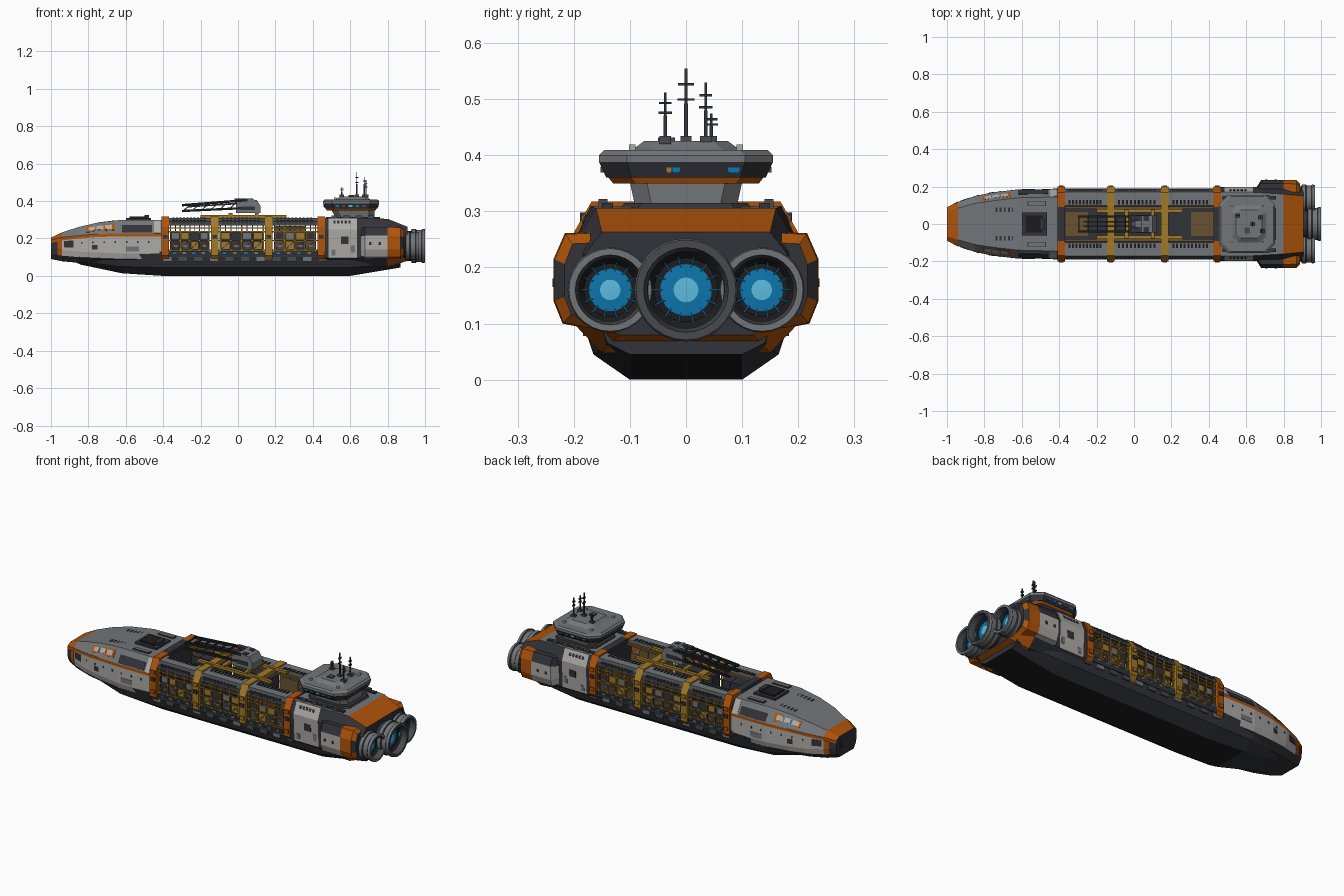
import bpy, bmesh, math
from mathutils import Vector

cube = bpy.data.objects.get("Cube")
if cube:
    bpy.data.objects.remove(cube, do_unlink=True)
COLOURS = {"light_grey": (.42, .41, .39), "mid_grey": (.17, .18, .19), "dark_grey": (.065, .068, .074),
           "dark_navy": (.032, .033, .042), "black": (.012, .012, .014), "orange": (.43, .088, .003),
           "ochre": (.36, .19, .02), "brown": (.14, .085, .03), "blue": (.004, .18, .42), "pale_blue": (.11, .5, .72)}
LIGHT, MID, STEEL, DARK, BLACK, ORANGE, OCHRE, BROWN, BLUE, PALE = range(len(COLOURS))
MATS = []
for n, c in COLOURS.items():
    m = bpy.data.materials.new(n)
    m.use_nodes = True
    m.diffuse_color = (*c, 1)
    m.node_tree.nodes["Principled BSDF"].inputs["Base Color"].default_value = (*c, 1)
    MATS.append(m)

def skin(bm, rings, rule, cap=None):
    """Bridge equal rings; rule(segment, side) gives the colour; without a cap the rings close in a loop."""
    vs = [[bm.verts.new(p) for p in r] for r in rings]
    n, rows = len(vs[0]), len(vs)
    for i in range(rows if cap is None else rows - 1):
        for j in range(n):
            a, b, k = vs[i], vs[(i + 1) % rows], (j + 1) % n
            bm.faces.new((a[j], a[k], b[k], b[j])).material_index = rule(i, j)
    for r in (vs[0], vs[-1]) if cap is not None else ():
        bm.faces.new(r).material_index = cap

def build(name, boxes=(), beams=(), skins=(), mirror=False):
    """One object from boxes (ranges, colour), square beams (ends, width, colour) and skins."""
    bm = bmesh.new()
    for x0, x1, y0, y1, z0, z1, mat in boxes:
        skin(bm, [[(x, y0, z0), (x, y1, z0), (x, y1, z1), (x, y0, z1)] for x in (x0, x1)], lambda i, j: mat, mat)
    for a, b, w, mat in beams:
        a, b = Vector(a), Vector(b)
        d = (b - a).normalized()
        s = d.cross((0, 1, 0) if abs(d.y) < .9 else (1, 0, 0)).normalized() * w / 2
        t = d.cross(s)
        skin(bm, [[p + s + t, p - s + t, p - s - t, p + s - t] for p in (a, b)], lambda i, j: mat, mat)
    for s in skins:
        skin(bm, *s)
    bmesh.ops.recalc_face_normals(bm, faces=bm.faces[:])
    me = bpy.data.meshes.new(name)
    bm.to_mesh(me)
    bm.free()
    for m in MATS:
        me.materials.append(m)
    ob = bpy.data.objects.new(name, me)
    bpy.context.collection.objects.link(ob)
    if mirror:
        mod = ob.modifiers.new("mirror", "MIRROR")
        mod.use_axis, mod.use_mirror_merge = (False, True, False), False
    return ob

def sym(x, half):
    return [(x, y, z) for y, z in half] + [(x, -y, z) for y, z in reversed(half)]

def hull(name, stations, rule, cap):
    n = len(stations[0][1])
    build(name, skins=[([sym(*s) for s in stations], lambda i, j: rule(i, min(j, 2 * n - 2 - j)), cap)])

def point(stations, x, v):
    """Point on a hull side at x and row position v."""
    (xa, pa), (xb, pb) = next(s for s in zip(stations, stations[1:]) if x <= s[1][0])
    lo, hi = (Vector((xa, *pa[k])).lerp(Vector((xb, *pb[k])), (x - xa) / (xb - xa)) for k in (int(v), int(v) + 1))
    return lo.lerp(hi, v - int(v))

def panels(name, stations, items):
    """Thin plates on both hull sides: x range, row range, colour."""
    skins = []
    for x0, x1, v0, v1, mat in items:
        q = [point(stations, x, v) for x, v in ((x0, v0), (x1, v0), (x1, v1), (x0, v1))]
        n = (q[1] - q[0]).cross(q[3] - q[0]).normalized() * .002
        skins.append(([[p - n for p in q], [p + n for p in q]], lambda i, j, mat=mat: mat, mat))
    build(name, skins=skins, mirror=True)

# Keel
MIDKEEL = [(.1, 0), (.165, .045), (.19, .12)]
hull("keel", [(-.93, [(.04, .1), (.07, .11), (.1, .13)]), (-.84, [(.07, .06), (.11, .08), (.14, .12)]),
              (-.62, [(.1, .014), (.16, .05), (.18, .115)]), (-.4, MIDKEEL), (.6, MIDKEEL),
              (.87, [(.1, .045), (.14, .065), (.16, .12)])], lambda i, j: BLACK if j < 0 and i > 1 else DARK, DARK)
build("keel_blocks", [(x, x + .045, .165, .184, .078, .1, STEEL if k % 3 else MID)
                      for k, x in enumerate(-.4 + k * .083 for k in range(11))], mirror=True)

# Bow hull
BOW = [(x, [(w * .72, lo - .03), (w * .95, lo), (w, lo + .03), (w, s), (w, s + .016), (wt, zt)])
       for x, w, lo, s, wt, zt in ((-1, .09, .12, .175, .065, .205), (-.94, .118, .108, .19, .085, .233),
                                   (-.85, .15, .1, .2, .11, .262), (-.75, .17, .095, .208, .125, .285),
                                   (-.62, .185, .09, .212, .14, .3), (-.41, .185, .09, .212, .145, .3))]
BOW_ROWS = {-1: DARK, 0: DARK, 3: ORANGE, 4: MID, 5: MID}
hull("bow_hull", BOW, lambda i, j: BOW_ROWS.get(j, LIGHT) if i else ORANGE if j > 2 else DARK, DARK)
panels("bow_panels", BOW, [(-.62, -.46, 4.05, 4.6, DARK), (-.45, -.415, 4, 4.95, LIGHT), (-.81, -.66, 4.25, 4.8, ORANGE),
                           (-.965, -.94, 1, 2, ORANGE), (-.965, -.94, 2, 3, ORANGE), (-.6, -.53, 2.1, 2.4, MID),
                           (-.93, -.88, 2.3, 2.9, DARK), (-.78, -.75, 2.2, 2.5, DARK), (-.49, -.47, 1.4, 1.9, DARK)]
       + [(x, x + .036, 4.36, 4.7, LIGHT) for x in (-.8, -.755, -.71)]
       + [(-.9 + k * .06, -.892 + k * .06, 2.6, 2.72, DARK) for k in range(8)])
build("bow_recess", [(-1, -.97, -.06, .06, .133, .185, BLACK)])
build("bow_hatch", [(-.6, -.465, -.062, .062, .295, .31, DARK), (-.58, -.49, -.045, .045, .31, .318, BLACK),
                    (-.5, -.475, -.03, .03, .31, .326, DARK)])
build("bow_deck_fittings", [(-.57, -.47, .096, .124, .298, .304, DARK), (-.565, -.475, .1, .12, .3, .307, MID)]
      + [(-.74 + k * .022, -.73 + k * .022, .063, .087, .28, .289 + k * .002, DARK) for k in range(5)], mirror=True)

# Cargo floor and ring frames
build("cargo_floor", [(-.42, .47, -.188, .188, .1, .13, DARK)]
      + [(x, x + .12, -.065, .065, .13, .136, BROWN) for x in (-.365, .305)])
OUTER = [(.178, .085), (.2, .11), (.2, .262), (.168, .318), (.09, .318)]
INNER = [(.165, .095), (.18, .12), (.18, .255), (.155, .296), (.09, .296)]
for k, x in enumerate((-.39, -.125, .165, .445)):
    mat = ORANGE if k in (0, 3) else OCHRE
    rings = [sym(x - .02, OUTER), sym(x + .02, OUTER), sym(x + .02, INNER), sym(x - .02, INNER)]
    build(f"ring_frame_{k + 1}", skins=[(rings, lambda i, j: DARK if j == 4 and mat == ORANGE else mat)])
    build(f"frame_clamps_{k + 1}", [(x - .012, x + .012, .198, .206, z, z + .02, DARK if z == .2 else mat)
                                    for z in (.13, .2, .24)], mirror=True)

# Cargo bays: walkway roof, side truss and containers
ROOF = [(.098, .283), (.187, .27), (.187, .29), (.17, .31), (.098, .31)]
for b, (x0, x1) in enumerate(((-.37, -.145), (-.105, .145), (.185, .425))):
    slots = [x0 + .02 + k * (x1 - x0 - .04) / 10 for k in range(10)]
    build(f"walkway_roof_{b + 1}", [(x, x + .011, .104, .128, .309, .313, BLACK) for x in slots]
          + [(x, x + .012, .172, .189, .281, .298, DARK) for x in slots],
          skins=[([[(x, *p) for p in ROOF] for x in (x0, x1)], lambda i, j: MID if j > 2 else STEEL, MID)], mirror=True)
    step = (x1 - x0 - .02) / 4
    posts = [x0 + .01 + k * step for k in range(5)]
    build(f"side_truss_{b + 1}", [(x + .012, x + .03, .18, .19, .118, .127, MID if k % 2 else BLUE)
                                  for k, x in enumerate(posts[:4])],
          [((x0, .184, z), (x1, .184, z), .006, OCHRE) for z in (.137, .19, .236, .257)]
          + [((x, .184, .12), (x, .184, .275), .006, OCHRE) for x in posts]
          + [((x + step / 2, .184, .236), (x + step / 2, .184, .27), .004, DARK) for x in posts[:4]]
          + [((x, .182, .137), (x + step, .182, .19), .004, OCHRE) for x in posts[:4]], mirror=True)
    crates = []
    for k, x in enumerate(posts[:4]):
        a, e = x + .008, x + step - .008
        crates += [(x + .001, x + step, .1, .17, .13, .238 if b < 2 or k > 2 else .268, BROWN if b > 1 else DARK),
                   (a, e, .17, .174, .197, .23, (MID, OCHRE, DARK)[(k + b) % 3]),
                   (a, e, .17, .175, .145, .182, (DARK, OCHRE, STEEL)[(k * 2 + b) % 3]),
                   (a + .008, e - .008, .175, .177, .155, .165, MID)]
    build(f"containers_{b + 1}", crates, mirror=True)

# Crane rails, cab and lattice boom
build("crane_rails", [(-.2, .26, .061, .079, .31, .325, OCHRE), (-.37, .425, .08, .094, .285, .298, BROWN)]
      + [(x - .01, x + .01, 0, .078, .322, .335, OCHRE) for x in (-.04, .1)], mirror=True)
CAB = [(-.01, .335), (.12, .335), (.12, .375), (.1, .405), (.04, .415), (-.01, .385)]
build("crane_cab", [(.02, .09, -.048, .048, .352, .372, DARK)]
      + [(-.02, .08, y, y + .027, .4, .413, DARK) for y in (-.042, .015)],
      skins=[([[(x, y, z) for x, z in CAB] for y in (-.045, .045)], lambda i, j: MID, MID)])
bays = [(-.295 + k * .05, k) for k in range(7)]
build("crane_boom", beams=[((.05, .04, .405), (-.3, .04, .378), .013, BLACK),
                           ((.02, .04, .362), (-.3, .04, .347), .012, BLACK), ((-.27, .012, .37), (.04, .012, .39), .009, DARK)]
      + [((x, .04, .348 + k * .002), (x + .04, .04, .379 + k * .004), .005, DARK) for x, k in bays]
      + [((x, 0, .379 + k * .0035), (x, .04, .379 + k * .0035), .006, DARK) for x, k in bays], mirror=True)

# Stern hull, side pods and deck trim
BODY = [(.15, .06), (.19, .095), (.198, .248), (.17, .31)]
STERN = [(.465, BODY), (.485, BODY), (.635, BODY), (.8, [(.15, .048), (.2, .1), (.2, .24), (.16, .305)]),
         (.905, [(.12, .08), (.18, .12), (.18, .225), (.15, .263)])]
hull("stern_hull", STERN, lambda i, j: (DARK if j in (1, 2) else ORANGE) if i == 3 else MID if j == 3 else
     LIGHT if i == 1 and j in (1, 2) else DARK, DARK)
panels("stern_panels", STERN, [(.51 + k * .02, .522 + k * .02, 2.5, 2.75, DARK) for k in range(5)]
       + [(.55, .59, 1.5, 1.75, DARK), (.5, .52, 1.1, 1.3, MID), (.605, .625, 1.2, 1.45, MID)])
POD = [(0, -.085), (.05, -.075), (.066, -.035), (.066, .04), (.046, .086), (0, .088)]
rings = [[(x, .17 + dy * s, .175 + dz * h) for dy, dz in POD]
         for x, s, h in ((.645, .15, .85), (.68, 1, 1), (.8, 1, 1), (.868, .97, .98), (.888, .7, .78))]
build("side_pods", [(x, x + .014, .23, .238, .165, .18, DARK) for x in (.7, .75)], skins=[(
    rings, lambda i, j: (DARK if i == 3 and j == 2 else ORANGE) if i > 1 else DARK if j > 2 else LIGHT, DARK)], mirror=True)
build("stern_deck_trim", [(.47, .76, .13, .15, .305, .315, DARK)]
      + [(.5 + k * .065, .53 + k * .065, .14, .156, .305, .322, STEEL) for k in range(4)], mirror=True)

# Engine nozzles
NOZZLE = [(-.1, .85), (-.075, .88), (-.07, 1), (-.05, 1), (-.045, .94), (-.02, .94), (-.015, 1), (0, .97),
          (0, .82), (-.03, .76), (-.045, .62), (-.045, .5), (-.042, .24)]
TURN = [(math.cos(a), math.sin(a)) for a in (math.pi * k / 14 for k in range(28))]
for name, y, r, end, rim in (("centre", 0, .092, 1, STEEL), ("left", .135, .076, .968, MID), ("right", -.135, .076, .968, MID)):
    mats = [DARK, DARK, MID, DARK, MID, DARK, MID, rim, STEEL, BLACK, BLACK, BLUE]
    rays = [((end - .043, y + r * .45 * c, .16 + r * .45 * s), (end - .04, y + r * .66 * c, .16 + r * .66 * s), .0025, BLUE)
            for c, s in TURN[::2]]
    rings = [[(end + x, y + r * q * c, .16 + r * q * s) for c, s in TURN] for x, q in NOZZLE]
    ob = build(f"engine_{name}", beams=rays, skins=[(rings, lambda i, j: mats[i], PALE)])
    bpy.context.view_layer.objects.active = ob
    ob.select_set(True)
    bpy.ops.object.shade_smooth_by_angle(angle=math.radians(25))
    ob.select_set(False)

# Bridge tower: stacked eight-sided levels
def stack(name, levels, mats):
    rings = [[(x0, -h + c, z), (x0 + c, -h, z), (x1 - c, -h, z), (x1, -h + c, z),
              (x1, h - c, z), (x1 - c, h, z), (x0 + c, h, z), (x0, h - c, z)] for z, x0, x1, h, c in levels]
    build(name, skins=[(rings, lambda i, j: mats[i], MID)])

stack("bridge_neck", [(.3, .49, .76, .12, .03), (.315, .5, .75, .11, .03), (.315, .52, .73, .092, .03),
                      (.352, .5, .73, .1, .03)], [DARK, DARK, MID])
stack("bridge", [(.35, .475, .735, .13, .04), (.36, .47, .74, .138, .04), (.36, .465, .745, .142, .045),
                 (.388, .455, .755, .155, .05), (.4, .455, .755, .155, .05), (.409, .465, .745, .146, .05)],
      [ORANGE, DARK, DARK, MID, MID])
stack("bridge_roof", [(.408, .52, .71, .1, .03), (.414, .53, .7, .09, .03), (.425, .545, .685, .075, .025)], [MID, MID])
build("bridge_side_windows", [(.52 + k * .036, .54 + k * .036, .146, .152, .369, .379, (BLUE, STEEL, PALE)[k % 3])
                              for k in range(5)]
      + [(.457, .463, .015 + k * .022, .028 + k * .022, .369, .379, BLUE) for k in range(4)], mirror=True)
build("bridge_rear_windows", [(.745, .752, y, y + w, .368, .378, mat)
                              for y, w, mat in ((-.035, .009, OCHRE), (-.024, .013, BLUE), (.075, .02, BLUE))])

# Roof masts and lamps
bases, poles = [(.59, .62, -.05, -.02, .42, .432, STEEL)], []
for x, y, top, w in ((.635, 0, .555, .005), (.675, .035, .53, .004), (.685, -.037, .512, .004), (.555, .045, .474, .004)):
    bases.append((x - .012, x + .012, y - .01, y + .01, .42, .434, STEEL))
    poles += [((x, y, .43), (x, y, top), w, DARK), ((x, y, .43), (x, y, top * .5 + .215), w * 1.6, DARK)]
    for z, l in ((.194 + top * .55, w * 3), (.099 + top * .77, w * 2.8)):
        poles += [((x, y - l, z), (x, y + l, z), .004, DARK), ((x - .008, y, z), (x + .008, y, z), .004, DARK)]
build("roof_masts", bases, poles)
build("roof_lamps", [(x - .006, x + .006, .09, .102, .407, .419, LIGHT) for x in (.52, .69)], mirror=True)
